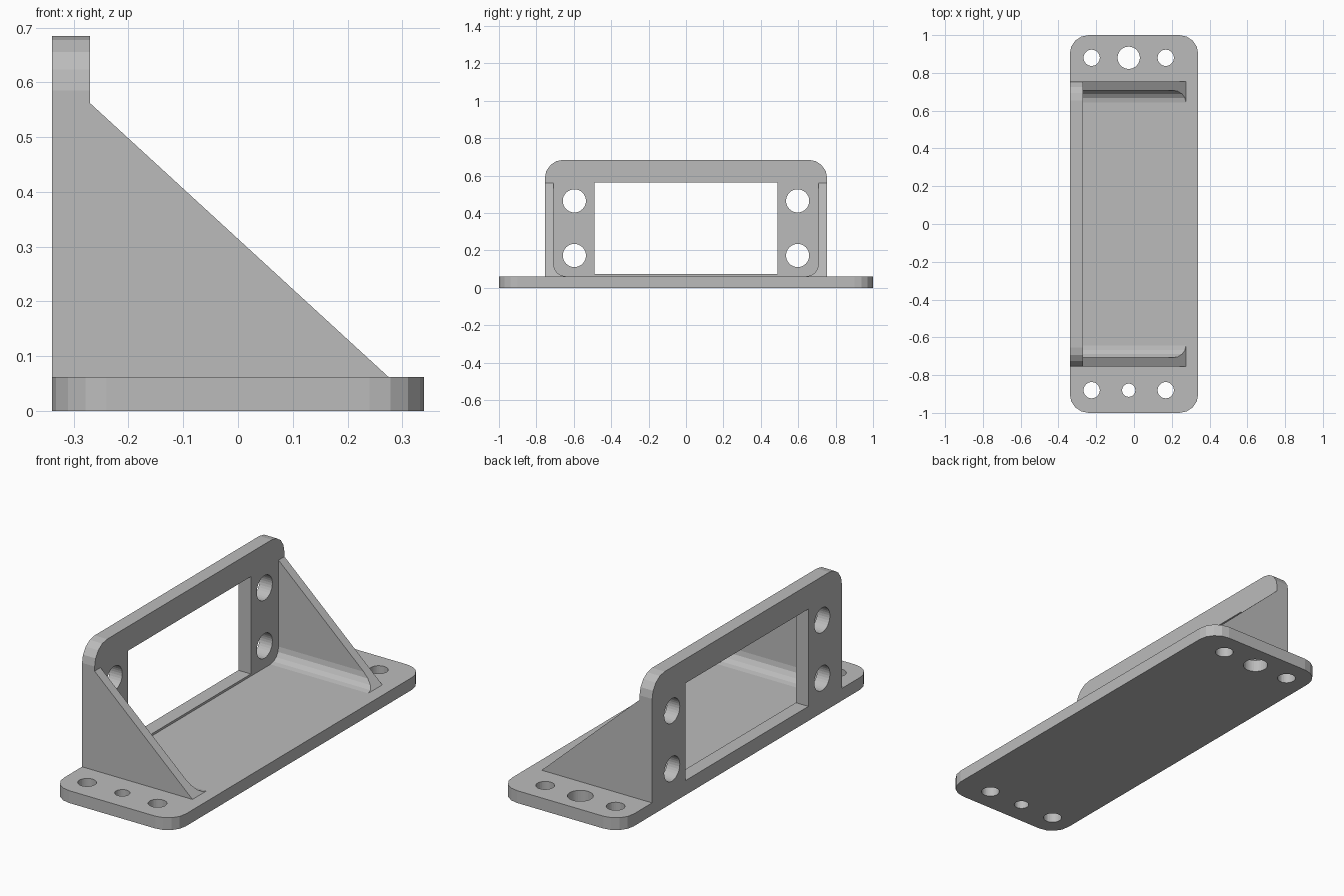
import bpy, bmesh
from math import sin, cos, pi
from mathutils import Vector, Matrix

cube = bpy.data.objects.get("Cube")
if cube:
    bpy.data.objects.remove(cube)

grey = bpy.data.materials.new("plain_grey")
grey.use_nodes = True
COLOR = (0.5, 0.5, 0.5, 1)
grey.diffuse_color = COLOR
grey.node_tree.nodes["Principled BSDF"].inputs["Base Color"].default_value = COLOR

HALF_X, BASE_TOP = 0.34, 0.062
PANEL_FRONT, PANEL_Y, PANEL_TOP = -0.27, 0.755, 0.685
CORNER, FILLET = 0.1, 0.065
GUSSET_IN, GUSSET_TOP, GUSSET_END = 0.708, 0.562, 0.275


def arc(cx, cy, r, start, steps=4, sweep=pi / 2):
    return [(cx + r * cos(start + sweep * i / steps),
             cy + r * sin(start + sweep * i / steps)) for i in range(steps + 1)]


def loft(name, near, far):
    """Solid between two matching outlines."""
    bm = bmesh.new()
    a = [bm.verts.new(p) for p in near]
    b = [bm.verts.new(p) for p in far]
    bm.faces.new(a)
    bm.faces.new(b[::-1])
    for i in range(len(a)):
        j = (i + 1) % len(a)
        bm.faces.new((a[j], a[i], b[i], b[j]))
    bmesh.ops.remove_doubles(bm, verts=bm.verts, dist=1e-5)
    bmesh.ops.recalc_face_normals(bm, faces=bm.faces)
    mesh = bpy.data.meshes.new(name)
    bm.to_mesh(mesh)
    bm.free()
    mesh.materials.append(grey)
    obj = bpy.data.objects.new(name, mesh)
    bpy.context.collection.objects.link(obj)
    return obj


def slab_z(name, outline, z0, z1):
    return loft(name, [(x, y, z0) for x, y in outline], [(x, y, z1) for x, y in outline])


def slab_x(name, outline, x0, x1):
    return loft(name, [(x0, y, z) for y, z in outline], [(x1, y, z) for y, z in outline])


def circle(cx, cy, r):
    return arc(cx, cy, r, 0, 32, 2 * pi)[:-1]


def cut(obj, cutters):
    for cutter in cutters:
        cutter.hide_render = True
        mod = obj.modifiers.new("cut", "BOOLEAN")
        mod.operation, mod.solver, mod.object = "DIFFERENCE", "EXACT", cutter
    bpy.context.view_layer.update()
    evaluated = obj.evaluated_get(bpy.context.evaluated_depsgraph_get())
    mesh = bpy.data.meshes.new_from_object(evaluated)
    obj.modifiers.clear()
    obj.data = mesh
    for cutter in cutters:
        bpy.data.objects.remove(cutter)


# Base plate with rounded corners and mounting holes
ex, ey = HALF_X - CORNER, 1 - CORNER
outline = (arc(ex, ey, CORNER, 0) + arc(-ex, ey, CORNER, pi / 2)
           + arc(-ex, -ey, CORNER, pi) + arc(ex, -ey, CORNER, 1.5 * pi))
base = slab_z("base_plate", outline, 0, BASE_TOP)
holes = []
for y, middle_radius in ((0.88, 0.059), (-0.88, 0.035)):
    for x, r in ((-0.224, 0.043), (-0.028, middle_radius), (0.168, 0.043)):
        holes.append(slab_z("hole_cutter", circle(x, y, r), -0.1, 0.2))
cut(base, holes)

# Upright panel with window and screw holes
py, pz = PANEL_Y - CORNER, PANEL_TOP - CORNER
outline = ([(-PANEL_Y, BASE_TOP), (PANEL_Y, BASE_TOP)]
           + arc(py, pz, CORNER, 0) + arc(-py, pz, CORNER, pi / 2))
panel = slab_x("back_panel", outline, -HALF_X, PANEL_FRONT)
window = [(-0.488, 0.073), (0.488, 0.073), (0.488, 0.563), (-0.488, 0.563)]
cutters = [slab_x("window_cutter", window, -0.5, 0)]
for y in (-0.597, 0.597):
    for z in (0.173, 0.465):
        cutters.append(slab_x("hole_cutter", circle(y, z, 0.062), -0.5, 0))
cut(panel, cutters)

# Sloping side gussets with a filleted inner foot
slope = (GUSSET_END - PANEL_FRONT) / (GUSSET_TOP - BASE_TOP)
section = ([(PANEL_Y, BASE_TOP), (PANEL_Y, GUSSET_TOP), (GUSSET_IN, GUSSET_TOP)]
           + arc(GUSSET_IN - FILLET, BASE_TOP + FILLET, FILLET, 0, 4, -pi / 2))
for name, side in (("back_gusset", 1), ("front_gusset", -1)):
    near = [(PANEL_FRONT, side * y, z) for y, z in section]
    far = [(GUSSET_END - (z - BASE_TOP) * slope, side * y, z) for y, z in section]
    loft(name, near, far)
